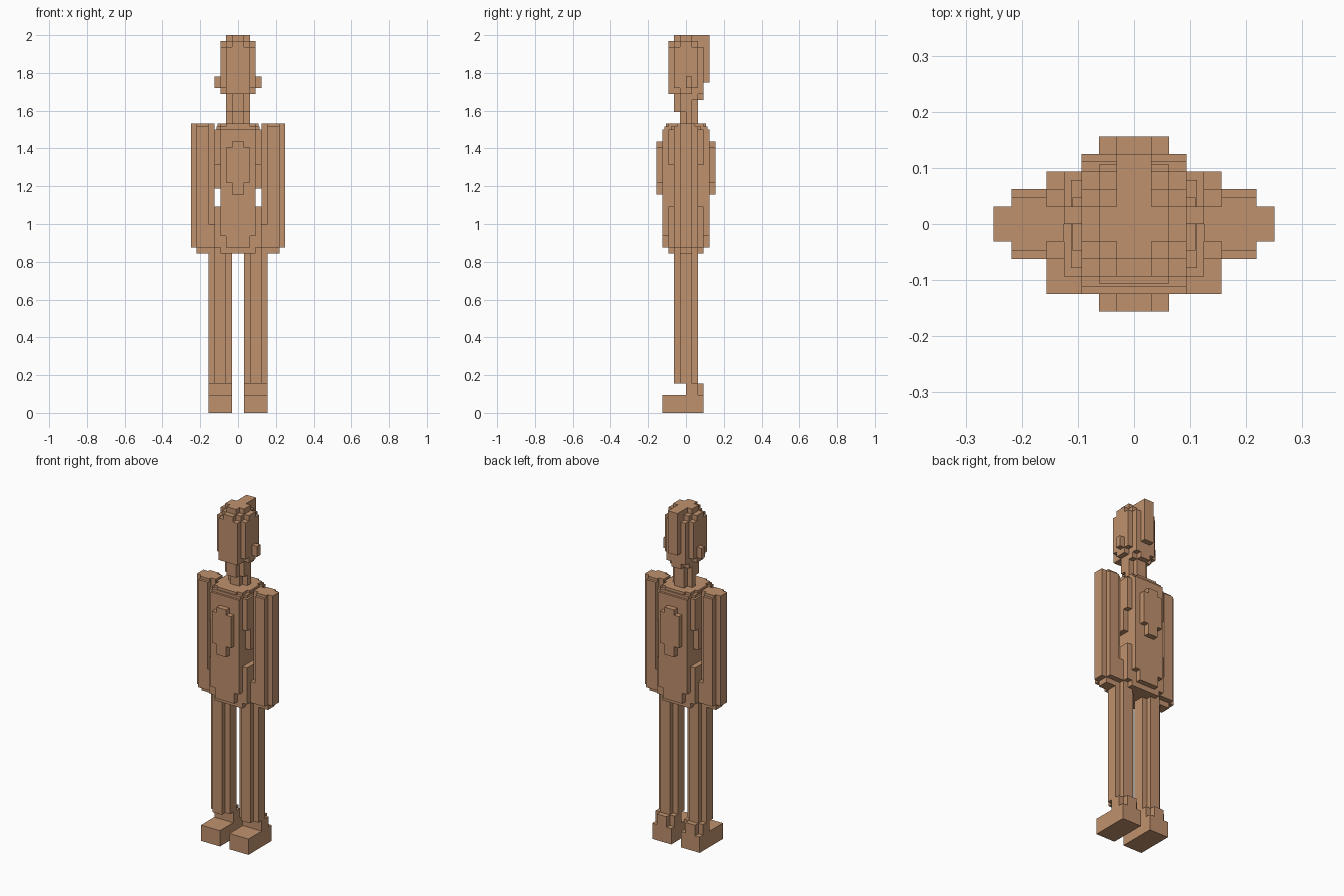
import bpy, bmesh

if "Cube" in bpy.data.objects:
    bpy.data.objects.remove(bpy.data.objects["Cube"], do_unlink=True)

V = 1 / 32  # one block

skin = bpy.data.materials.new("tan")
skin.use_nodes = True
COLOR = (0.53, 0.285, 0.155, 1)
skin.diffuse_color = COLOR
skin.node_tree.nodes["Principled BSDF"].inputs["Base Color"].default_value = COLOR


def outline(steps, cx, cy):
    """Stepped outline from (half width, half depth) pairs, widest first."""
    quad = []
    for i, (x, y) in enumerate(steps):
        if i:
            quad.append((x, steps[i - 1][1]))
        quad.append((x, y))
    pts = quad + [(-x, y) for x, y in reversed(quad)]
    pts += [(-x, -y) for x, y in quad] + [(x, -y) for x, y in reversed(quad)]
    return [(cx + x, cy + y) for x, y in pts]


def part(name, layers, side=1):
    """Stack of stepped prisms: (z0, z1, steps, centre x, centre y)."""
    bm = bmesh.new()
    for z0, z1, steps, cx, cy in layers:
        ring = outline(steps, cx * side, cy)
        base = bm.faces.new([bm.verts.new((x * V, y * V, z0 * V)) for x, y in ring])
        top = bmesh.ops.extrude_face_region(bm, geom=[base], use_keep_orig=True)
        verts = [g for g in top["geom"] if isinstance(g, bmesh.types.BMVert)]
        bmesh.ops.translate(bm, verts=verts, vec=(0, 0, (z1 - z0) * V))
    bmesh.ops.recalc_face_normals(bm, faces=bm.faces)
    mesh = bpy.data.meshes.new(name)
    bm.to_mesh(mesh)
    bm.free()
    mesh.materials.append(skin)
    obj = bpy.data.objects.new(name, mesh)
    bpy.context.collection.objects.link(obj)
    return obj


ROUND = [(2, 1), (1, 2)]  # four blocks across, corners cut

for label, s in (("left", 1), ("right", -1)):
    # Foot with a raised heel behind the ankle
    part(label + "_foot", [
        (0, 3, [(2, 3.5)], 3, -0.5),
        (3, 5, [(2, 1)], 3, 1),
        (3, 5, [(1, 1.5)], 3, 1.5),
    ], s)
    part(label + "_leg", [(5, 27, ROUND, 3, 0)], s)
    # Arm with a slightly smaller shoulder cap and hand tip
    part(label + "_arm", [
        (27, 28, [(1.5, 1)], 5.5, 0),
        (28, 48.5, ROUND, 6, 0),
        (48.5, 49, [(2, 1), (1, 1.5)], 6, 0),
    ], s)
    part(label + "_ear", [(55, 57, [(0.5, 0.5)], 3.5, 0.5)], s)

# Torso: hips, waist, ribs, chest and shoulder slab
part("torso", [
    (27, 28, [(5, 1), (4, 2), (3, 3)], 0, 0),
    (28, 30, [(5, 2), (4, 3), (2, 4)], 0, 0),
    (30, 32, [(5, 2), (4, 3), (3, 4)], 0, 0),
    (32, 35, [(4, 3), (3, 4)], 0, 0),
    (35, 38, [(3, 4)], 0, 0),
    (38, 42, [(4, 2), (3, 4)], 0, 0),
    (42, 48, [(4, 3), (3, 4)], 0, 0),
    (48, 48.5, [(3.6, 2.5), (3, 3.6)], 0, 0),
    (48.5, 49, [(3.5, 1.5), (3, 3), (2, 3.4)], 0, 0),
])

# Raised plates on chest and back
for label, y in (("chest", -4.5), ("back", 4.5)):
    part(label + "_plate", [
        (37, 39, [(1, 0.5)], 0, y),
        (39, 45, [(2, 0.5)], 0, y),
        (45, 46, [(1, 0.5)], 0, y),
    ])

part("neck", [
    (49, 53, [(2, 0.5), (1, 1.5)], 0, 0.5),
])

# Head: jaw, face, crown and cap
part("head", [
    (51, 53, [(2, 1), (1, 2)], 0, 0),
    (53, 54, [(2, 1.5), (1, 2.5)], 0, 0.5),
    (54, 55, [(3, 1), (2, 3)], 0, 0),
    (55, 62, [(3, 2), (2, 3)], 0, 0),
    (62, 63, [(3, 1), (2, 2), (1, 3)], 0, 0),
    (63, 64, [(2, 1), (1, 2)], 0, 0),
])
part("hair_ridge", [(56, 64, [(1, 1.25)], 0, 2.75)])
